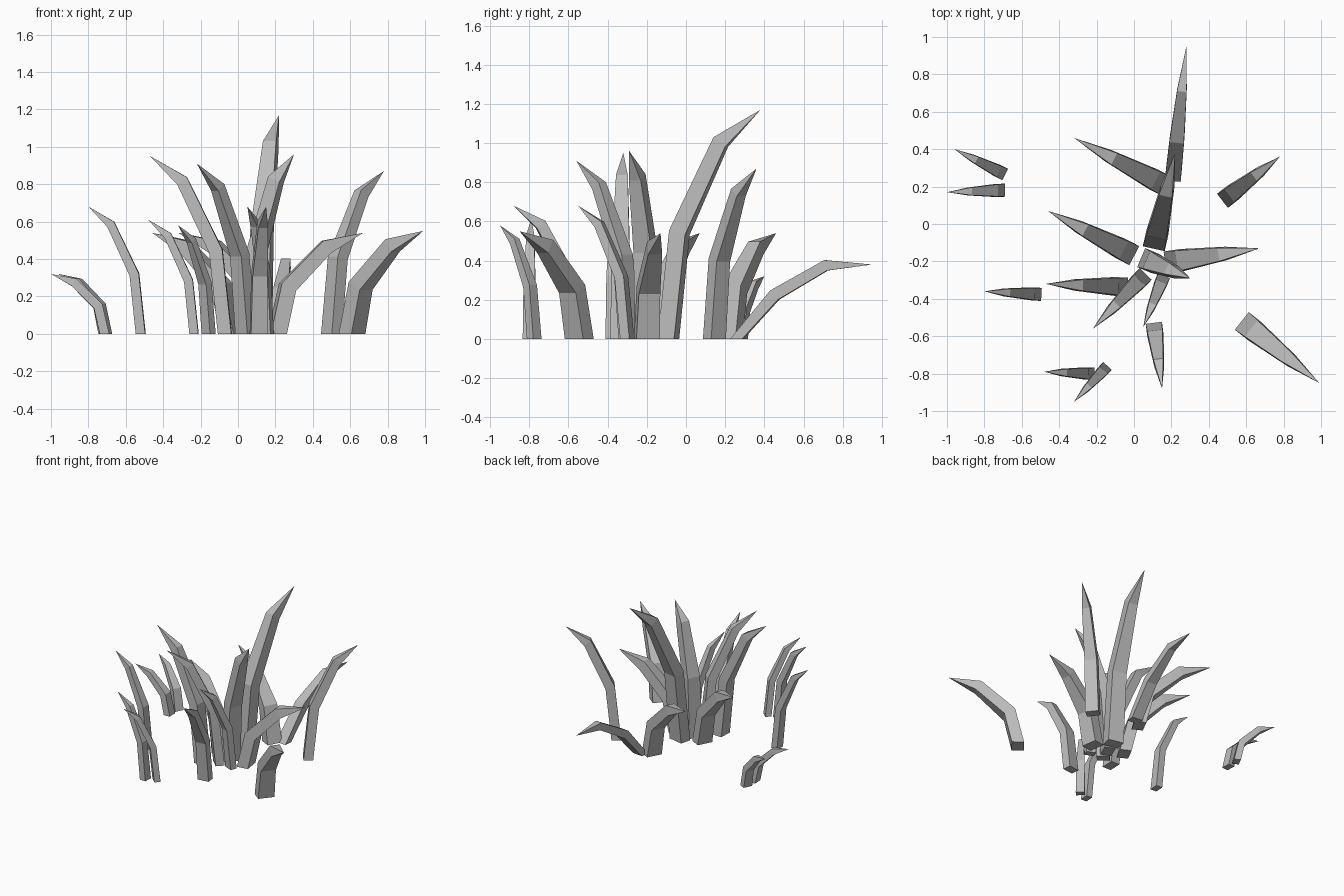
import bpy
import bmesh
from mathutils import Vector

cube = bpy.data.objects.get("Cube")
if cube:
    bpy.data.objects.remove(cube, do_unlink=True)

# Single flat colour for the whole tuft
grey = bpy.data.materials.new("plain_grey")
grey.use_nodes = True
colour = (0.5, 0.5, 0.5, 1.0)
grey.diffuse_color = colour
grey.node_tree.nodes["Principled BSDF"].inputs["Base Color"].default_value = colour

# Spine points as (reach, height) fractions, from root to tip
ARCHED = ((0, 0), (0.12, 0.465), (0.57, 0.86), (1, 1))
DROOPING = ((0, 0), (0.28, 0.59), (0.66, 0.99), (1, 1))
WIDTH_TAPER = (1.0, 0.92, 0.6)
DEPTH_TAPER = (1.0, 1.0, 0.9)


def build_blade(name, root, tip, width, spine=ARCHED):
    """Rectangular stalk bent along a spine in a vertical plane, closing to a point."""
    root = Vector((root[0], root[1], 0))
    tip = Vector(tip)
    reach = Vector((tip.x - root.x, tip.y - root.y, 0))
    outward = reach.normalized()
    up = Vector((0, 0, 1))
    side = up.cross(outward)
    points = [root + reach * r + up * tip.z * h for r, h in spine]
    depth = width * 0.72

    bm = bmesh.new()
    rings = []
    for i, point in enumerate(points[:-1]):
        # Root section lies flat on the ground, the others are mitred
        across = outward
        if i:
            before = (point - points[i - 1]).normalized()
            after = (points[i + 1] - point).normalized()
            across = side.cross(before + after).normalized()
        a = side * width * WIDTH_TAPER[i] / 2
        b = across * depth * DEPTH_TAPER[i] / 2
        rings.append([bm.verts.new(point + c) for c in (a + b, b - a, -a - b, a - b)])
    point = bm.verts.new(points[-1])

    bm.faces.new(rings[0])
    for low, high in zip(rings, rings[1:]):
        for k in range(4):
            n = (k + 1) % 4
            bm.faces.new((low[k], low[n], high[n], high[k]))
    for k in range(4):
        bm.faces.new((rings[-1][k], rings[-1][(k + 1) % 4], point))
    bmesh.ops.recalc_face_normals(bm, faces=bm.faces)

    mesh = bpy.data.meshes.new(name)
    bm.to_mesh(mesh)
    bm.free()
    mesh.materials.append(grey)
    bpy.context.collection.objects.link(bpy.data.objects.new(name, mesh))


# Central clump
build_blade("tallest_blade", (0.115, -0.09), (0.22, 0.38, 1.17), 0.12)
build_blade("centre_left_blade", (0.075, -0.195), (0.30, -0.29, 0.96), 0.11)
build_blade("centre_right_blade", (-0.07, -0.335), (-0.47, -0.32, 0.95), 0.1)
build_blade("centre_front_blade", (0.04, -0.29), (-0.22, -0.56, 0.91), 0.09)
build_blade("centre_small_blade", (0.15, -0.30), (0.05, -0.55, 0.68), 0.07)
build_blade("wide_left_blade", (0.21, -0.20), (0.67, -0.13, 0.54), 0.12)
build_blade("wide_right_blade", (-0.035, -0.15), (-0.46, 0.07, 0.54), 0.115)

# Outer blades at the back
build_blade("back_right_blade", (0.14, 0.22), (-0.32, 0.46, 0.54), 0.115)
build_blade("back_drooping_blade", (0.21, 0.26), (0.28, 0.95, 0.38), 0.085, DROOPING)
build_blade("back_left_blade", (0.50, 0.145), (0.78, 0.36, 0.87), 0.095)

# Outer blades at the front
build_blade("front_left_blade", (0.61, -0.545), (0.99, -0.85, 0.55), 0.12)
build_blade("front_middle_blade", (0.11, -0.56), (0.15, -0.88, 0.68), 0.088)
build_blade("front_right_blade", (-0.235, -0.80), (-0.48, -0.79, 0.61), 0.066)
build_blade("front_right_small_blade", (-0.157, -0.775), (-0.32, -0.95, 0.58), 0.062)

# Outer blades on the far right
build_blade("far_right_tall_blade", (-0.52, -0.375), (-0.80, -0.36, 0.68), 0.07)
build_blade("far_right_low_blade", (-0.715, 0.18), (-1.0, 0.17, 0.32), 0.07)
build_blade("far_right_back_blade", (-0.71, 0.275), (-0.96, 0.40, 0.32), 0.068)
